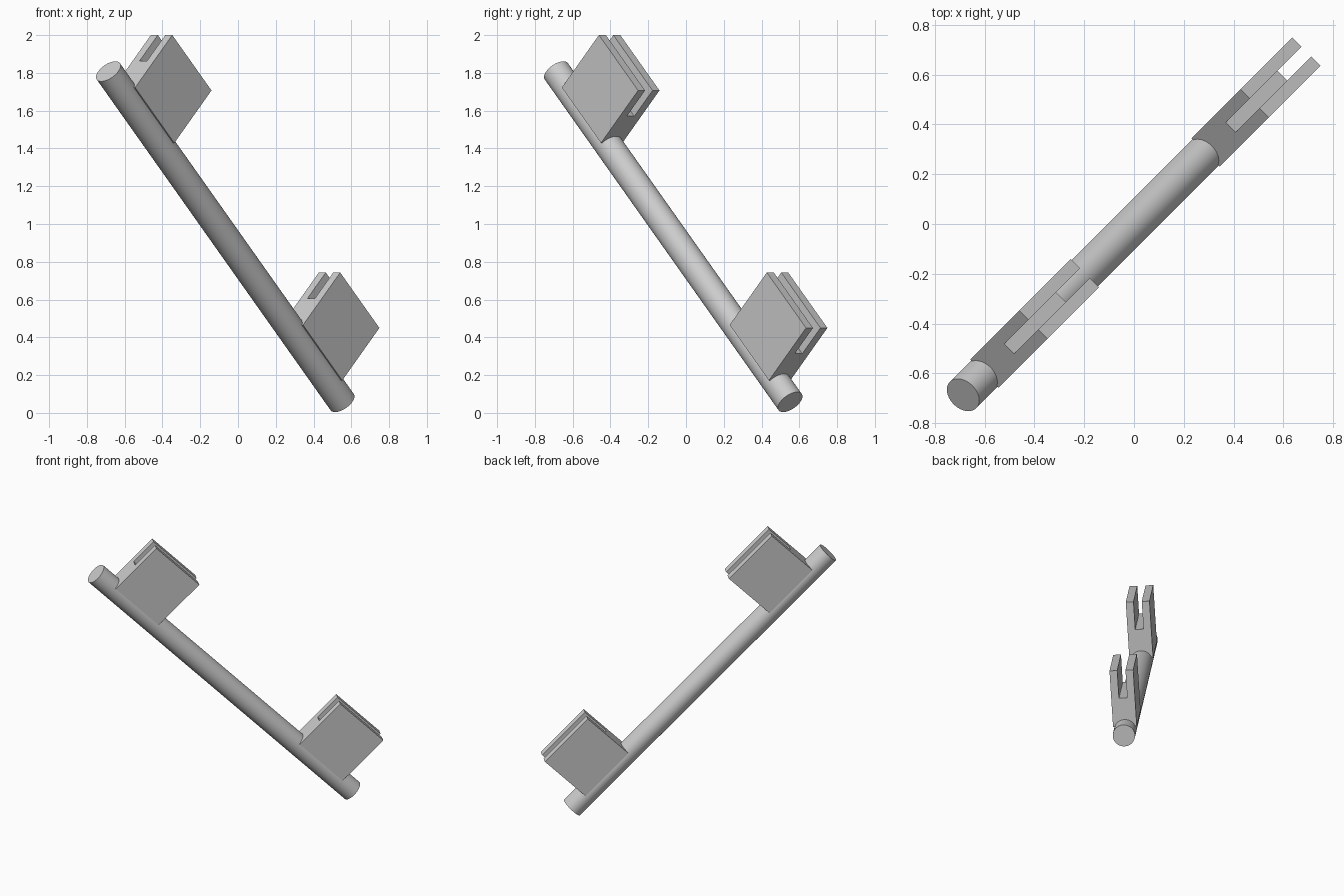
import bpy, bmesh, math
from mathutils import Matrix, Vector

if "Cube" in bpy.data.objects:
    bpy.data.objects.remove(bpy.data.objects["Cube"])

# Tilted frame: D runs down the rod, U points out towards the clips, N across
D = Vector((0.5, 0.5, -math.sqrt(0.5)))
U = Vector((0.5, 0.5, math.sqrt(0.5)))
N = D.cross(U)
FRAME = Matrix((D, N, U)).transposed().to_4x4()
AXIS_U = 0.592          # distance of the rod axis along U
ROD_R = 0.075
ROD_START, ROD_END = -1.965, 0.511

grey = bpy.data.materials.new("plain grey")
grey.diffuse_color = (0.6, 0.6, 0.6, 1)
grey.use_nodes = True
grey.node_tree.nodes["Principled BSDF"].inputs["Base Color"].default_value = grey.diffuse_color


def make_object(name, bm):
    bmesh.ops.recalc_face_normals(bm, faces=bm.faces)
    mesh = bpy.data.meshes.new(name)
    bm.to_mesh(mesh)
    bm.free()
    mesh.materials.append(grey)
    obj = bpy.data.objects.new(name, mesh)
    obj.matrix_world = FRAME
    bpy.context.collection.objects.link(obj)
    return obj


def make_clip(name, start, length=0.415):
    """Forked block: a U-shaped section extruded along the rod."""
    half, gap = 0.08, 0.028
    base, floor, tip = (AXIS_U + h for h in (0.025, 0.225, 0.418))
    section = [(-half, base), (half, base), (half, tip), (gap, tip),
               (gap, floor), (-gap, floor), (-gap, tip), (-half, tip)]
    bm = bmesh.new()
    face = bm.faces.new([bm.verts.new((start, n, u)) for n, u in section])
    out = bmesh.ops.extrude_face_region(bm, geom=[face])
    verts = [v for v in out["geom"] if isinstance(v, bmesh.types.BMVert)]
    bmesh.ops.translate(bm, verts=verts, vec=(length, 0, 0))
    return make_object(name, bm)


# Round rod
bm = bmesh.new()
place = (Matrix.Translation(((ROD_START + ROD_END) / 2, 0, AXIS_U))
         @ Matrix.Rotation(math.pi / 2, 4, 'Y'))
bmesh.ops.create_cone(bm, cap_ends=True, segments=64, radius1=ROD_R,
                      radius2=ROD_R, depth=ROD_END - ROD_START, matrix=place)
rod = make_object("rod", bm)
bpy.context.view_layer.objects.active = rod
rod.select_set(True)
bpy.ops.object.shade_smooth_by_angle(angle=math.radians(30))

# Two forked clips
make_clip("upper_clip", -1.819)
make_clip("lower_clip", -0.041)
